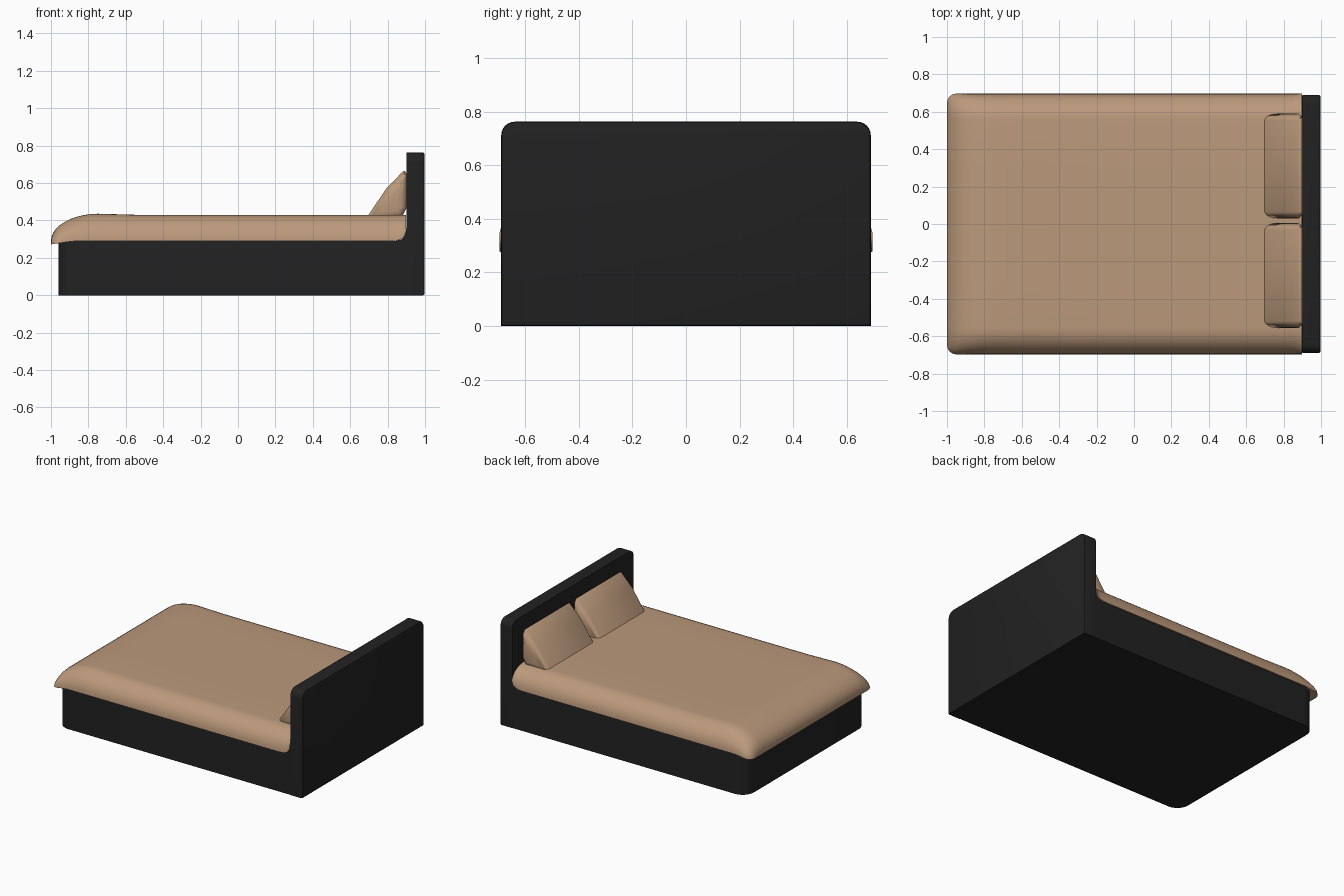
import bpy, bmesh, math

cube = bpy.data.objects.get("Cube")
if cube:
    bpy.data.objects.remove(cube, do_unlink=True)


def material(name, rgb):
    m = bpy.data.materials.new(name)
    m.use_nodes = True
    m.diffuse_color = (*rgb, 1)
    m.node_tree.nodes["Principled BSDF"].inputs["Base Color"].default_value = (*rgb, 1)
    return m


BLACK = material("black frame", (0.016, 0.016, 0.016))
TAN = material("tan fabric", (0.50, 0.32, 0.20))


def finish(bm, name, mat, angle=40):
    bmesh.ops.recalc_face_normals(bm, faces=bm.faces)
    me = bpy.data.meshes.new(name)
    bm.to_mesh(me)
    bm.free()
    ob = bpy.data.objects.new(name, me)
    bpy.context.collection.objects.link(ob)
    me.materials.append(mat)
    bpy.ops.object.select_all(action='DESELECT')
    ob.select_set(True)
    bpy.context.view_layer.objects.active = ob
    bpy.ops.object.shade_smooth_by_angle(angle=math.radians(angle))
    return ob


def extrude_y(profile, y0, y1):
    """Solid from an xz outline swept between two y positions."""
    bm = bmesh.new()
    face = bm.faces.new([bm.verts.new((x, y0, z)) for x, z in profile])
    out = bmesh.ops.extrude_face_region(bm, geom=[face])
    verts = [v for v in out["geom"] if isinstance(v, bmesh.types.BMVert)]
    bmesh.ops.translate(bm, verts=verts, vec=(0, y1 - y0, 0))
    return bm


def bevel(bm, test, width, segments):
    edges = [e for e in bm.edges if test(*(v.co for v in e.verts))]
    bmesh.ops.bevel(bm, geom=edges, offset=width, segments=segments,
                    profile=0.5, affect='EDGES')


# Base: curves up into the headboard, rounded corners at the foot
base = extrude_y([(-0.96, 0), (0.95, 0), (0.95, 0.42), (0.9, 0.36), (0.892, 0.32),
                  (0.875, 0.3), (0.84, 0.29), (-0.96, 0.29)], -0.688, 0.688)
bevel(base, lambda a, b: a.x < -0.9 and b.x < -0.9 and abs(a.z - b.z) > 0.1, 0.09, 6)
finish(base, "bed_base", BLACK)

# Headboard: rounded upper corners and softened edges
board = extrude_y([(0.9, 0), (0.998, 0), (0.998, 0.763), (0.9, 0.763)], -0.69, 0.69)
bevel(board, lambda a, b: abs(a.x - b.x) > 0.05 and a.z > 0.7, 0.05, 6)
bevel(board, lambda a, b: abs(a.x - b.x) < 0.01 and a.x > 0.95, 0.01, 2)
finish(board, "headboard", BLACK)


# Duvet: domed sheet with rounded sides and a long slope at the foot
def rise(t):
    t = min(max(t, 0), 1)
    return math.sqrt(1 - (1 - t) ** 2)


FOOT, HEAD, SIDE = -1.0, 0.898, 0.697
slope = [1 - math.cos(math.pi / 2 * i / 10) for i in range(11)]
xs = [FOOT + 0.25 * s for s in slope] + [-0.55, -0.2, 0.2, 0.5, 0.75, 0.82, 0.85, 0.875, 0.89, HEAD]
edge = [0.14 * s for s in slope]
ys = [-SIDE + e for e in edge] + [-0.3, 0, 0.3] + [SIDE - e for e in reversed(edge)]

bm = bmesh.new()
rows = []
for x in xs:
    from_foot = x - FOOT
    low = 0.29 - 0.018 * max(0, 1 - from_foot / 0.12)
    low += 0.05 * (1 - rise((HEAD - x) / 0.07))
    high = 0.43 + 0.006 * math.exp(-((x + 0.76) / 0.12) ** 2)
    # Rounded plan at the foot corners
    pull = 0.05 * (1 - rise(from_foot / 0.05))
    row = []
    for y in ys:
        h = rise((SIDE - abs(y)) / 0.14) * (0.12 + 0.88 * rise(from_foot / 0.25))
        row.append(bm.verts.new((x, y * (SIDE - pull) / SIDE, low + (high - low) * h)))
    rows.append(row)
for a, b in zip(rows, rows[1:]):
    for i in range(len(ys) - 1):
        bm.faces.new((a[i], a[i + 1], b[i + 1], b[i]))
    bm.faces.new((a[0], b[0], b[-1], a[-1]))
bm.faces.new(rows[0])
bm.faces.new(rows[-1])
finish(bm, "duvet", TAN, 60)

# Pillows leaning on the headboard
for name, y0, y1 in (("right_pillow", -0.555, 0.005), ("left_pillow", 0.03, 0.59)):
    pillow = extrude_y([(0.685, 0.415), (0.79, 0.57), (0.89, 0.675), (0.903, 0.65),
                        (0.903, 0.47), (0.875, 0.415)], y0, y1)
    # Soften the two ends, more strongly on the sloping front
    bevel(pillow, lambda a, b: abs(a.y - b.y) < 0.01, 0.035, 4)
    bevel(pillow, lambda a, b: abs(a.y - b.y) > 0.3 and a.z > 0.6, 0.012, 2)
    for v in pillow.verts:
        # Pull the corners of the front face inwards
        end = max(0, abs(v.co.y - (y0 + y1) / 2) / ((y1 - y0) / 2) - 0.8) / 0.2
        v.co.x += 0.02 * end ** 2 * (v.co.x < 0.85)
        v.co.z -= 0.03 * end ** 2 * (v.co.z > 0.58)
    finish(pillow, name, TAN, 60)
